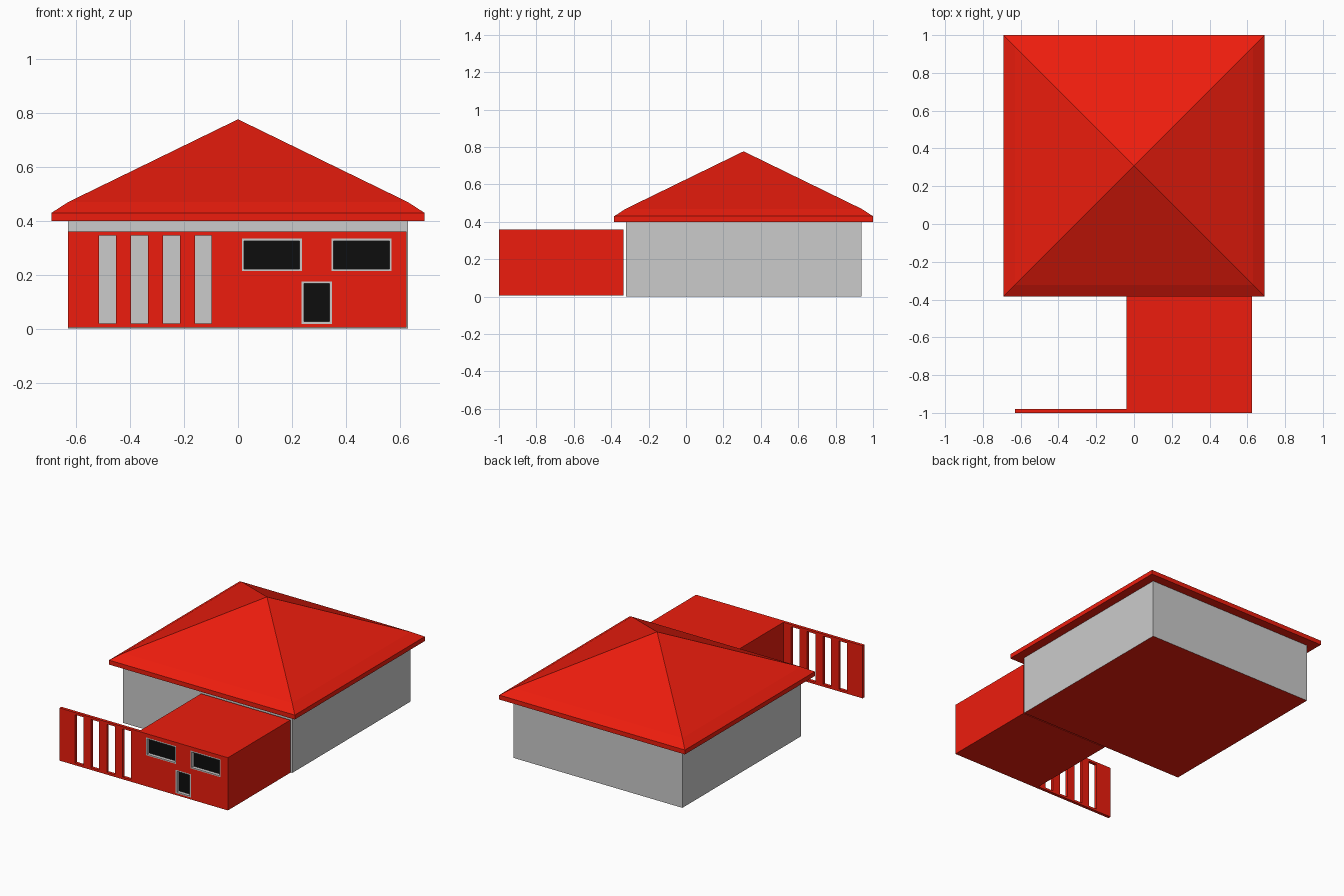
import bpy, bmesh

if "Cube" in bpy.data.objects:
    bpy.data.objects.remove(bpy.data.objects["Cube"])


def material(name, rgb):
    m = bpy.data.materials.new(name)
    m.diffuse_color = (*rgb, 1)
    m.use_nodes = True
    m.node_tree.nodes["Principled BSDF"].inputs["Base Color"].default_value = m.diffuse_color
    return m


RED = material("red_paint", (0.85, 0.012, 0.004))
BLACK = material("dark_glass", (0.004, 0.004, 0.004))


def finish(name, bm, mat=None):
    bmesh.ops.recalc_face_normals(bm, faces=bm.faces)
    me = bpy.data.meshes.new(name)
    bm.to_mesh(me)
    bm.free()
    if mat:
        me.materials.append(mat)
    ob = bpy.data.objects.new(name, me)
    bpy.context.collection.objects.link(ob)
    return ob


def boxes(name, spans, mat=None):
    """One object from boxes given as (x0, x1, y0, y1, z0, z1)."""
    bm = bmesh.new()
    for x0, x1, y0, y1, z0, z1 in spans:
        for v in bmesh.ops.create_cube(bm, size=1)["verts"]:
            v.co = (x1 if v.co.x > 0 else x0,
                    y1 if v.co.y > 0 else y0,
                    z1 if v.co.z > 0 else z0)
    return finish(name, bm, mat)


def cut(ob, spans):
    cutter = boxes(ob.name + "_cutter", spans, RED)
    cutter.hide_render = True
    cutter.hide_viewport = True
    cutter.display_type = 'WIRE'
    mod = ob.modifiers.new("openings", 'BOOLEAN')
    mod.operation = 'DIFFERENCE'
    mod.solver = 'EXACT'
    mod.object = cutter


CY = 0.308      # house centre along y
HALF = 0.63     # house half width
FRONT = -1.0    # front wall plane

# Main house walls, grey with a red underside
house = boxes("house_walls", [(-HALF, HALF, CY - HALF, CY + HALF, 0, 0.41)])
house.data.materials.append(None)
house.data.materials.append(RED)
for p in house.data.polygons:
    p.material_index = 1 if p.normal.z < -0.5 else 0

# Hipped roof: fascia, flared eave, then slopes to the apex
bm = bmesh.new()
rings = []
for h, z in ((0.692, 0.40), (0.692, 0.43), (0.63, 0.47)):
    rings.append([bm.verts.new((sx * h, CY + sy * h, z))
                  for sx, sy in ((-1, -1), (1, -1), (1, 1), (-1, 1))])
apex = bm.verts.new((0, CY, 0.777))
bm.faces.new(rings[0])
for i in range(4):
    j = (i + 1) % 4
    for a, b in zip(rings, rings[1:]):
        bm.faces.new((a[i], a[j], b[j], b[i]))
    bm.faces.new((rings[2][i], rings[2][j], apex))
finish("roof", bm, RED)

# Front annex with recessed openings (x0, x1, z0, z1)
openings = {
    "left_window": (0.015, 0.237, 0.214, 0.334),
    "right_window": (0.347, 0.57, 0.214, 0.334),
    "door": (0.236, 0.348, 0.018, 0.175),
}
DEPTH = 0.03
annex = boxes("front_annex", [(-0.04, 0.625, FRONT, -0.335, 0.005, 0.36)], RED)
cut(annex, [(a, b, FRONT - 0.05, FRONT + DEPTH, c, d)
            for a, b, c, d in openings.values()])

# Grey frames and dark panes set into the openings
T = 0.008
for name, (a, b, c, d) in openings.items():
    y0, y1 = FRONT, FRONT + DEPTH
    boxes(name + "_frame", [
        (a, a + T, y0, y1, c, d), (b - T, b, y0, y1, c, d),
        (a + T, b - T, y0, y1, c, c + T), (a + T, b - T, y0, y1, d - T, d)])
    boxes(name + "_pane",
          [(a + T, b - T, FRONT + 0.022, y1, c + T, d - T)], BLACK)

# Screen wall with four tall slots
screen = boxes("screen_wall", [(-0.63, -0.04, FRONT, -0.98, 0.005, 0.36)], RED)
cut(screen, [(-0.515 + i * 0.1185, -0.453 + i * 0.1185, -1.1, -0.9, 0.02, 0.345)
             for i in range(4)])
